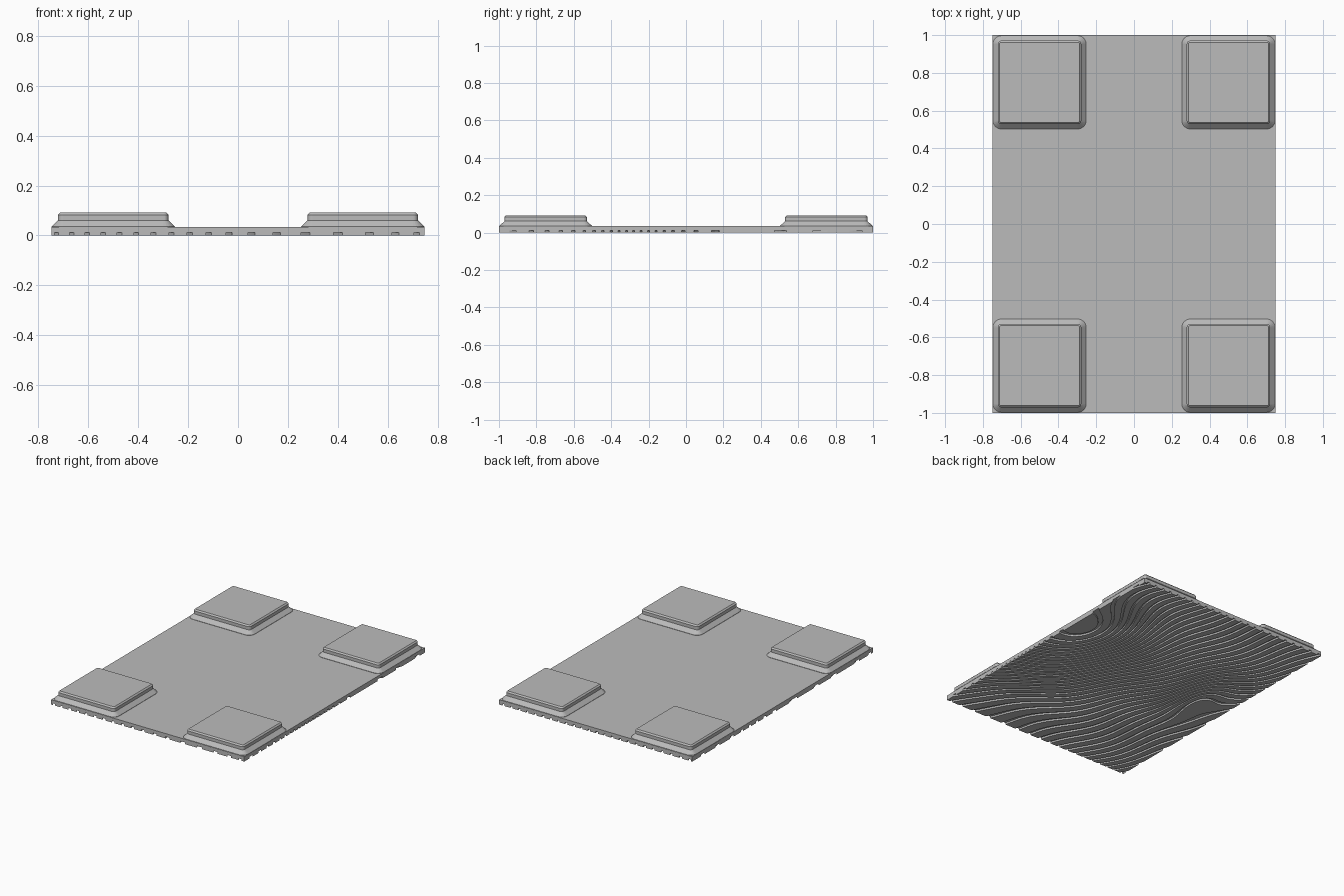
import bpy, bmesh, math

old = bpy.data.objects.get("Cube")
if old:
    bpy.data.objects.remove(old, do_unlink=True)

grey = bpy.data.materials.new("mid_grey")
grey.use_nodes = True
grey.diffuse_color = (0.5, 0.5, 0.5, 1)
grey.node_tree.nodes["Principled BSDF"].inputs["Base Color"].default_value = (0.5, 0.5, 0.5, 1)

HALF_X, HALF_Y = 0.748, 1.0
GROOVE_DEPTH, PLATE_TOP = 0.012, 0.034


def add_object(name, bm):
    mesh = bpy.data.meshes.new(name)
    bm.to_mesh(mesh)
    bm.free()
    mesh.materials.append(grey)
    obj = bpy.data.objects.new(name, mesh)
    bpy.context.scene.collection.objects.link(obj)
    return obj


# Solid plate above the grooves
bm = bmesh.new()
bmesh.ops.create_cube(bm, size=1)
for v in bm.verts:
    v.co.x *= 2 * HALF_X
    v.co.y *= 2 * HALF_Y
    v.co.z = PLATE_TOP if v.co.z > 0 else GROOVE_DEPTH
add_object("plate", bm)


# Rounded-square ring for the stepped feet
def ring(bm, half, radius, z, steps=6):
    verts = []
    for corner in range(4):
        mid = math.radians(45 + 90 * corner)
        cx = math.copysign(half - radius, math.cos(mid))
        cy = math.copysign(half - radius, math.sin(mid))
        for i in range(steps + 1):
            a = math.radians(90 * corner + 90 * i / steps)
            verts.append(bm.verts.new((cx + radius * math.cos(a), cy + radius * math.sin(a), z)))
    return verts


# Four feet: lower chamfer, straight wall, small top chamfer
def foot(name, x, y):
    bm = bmesh.new()
    profile = [(0.247, 0.045, 0.03), (0.247, 0.045, 0.036), (0.221, 0.019, 0.061),
               (0.221, 0.019, 0.083), (0.212, 0.0095, 0.092)]
    rings = [ring(bm, *p) for p in profile]
    count = len(rings[0])
    for low, high in zip(rings, rings[1:]):
        for i in range(count):
            j = (i + 1) % count
            bm.faces.new((low[i], low[j], high[j], high[i]))
    bm.faces.new(rings[-1])
    bm.faces.new(rings[0][::-1])
    obj = add_object(name, bm)
    obj.location = (x, y, 0)


for side, x in (("right", -0.5), ("left", 0.5)):
    for end, y in (("front", -0.75), ("back", 0.75)):
        foot(f"{end}_{side}_foot", x, y)


# Wood grain: level lines of a slanted field with knots
def bump(x, y, cx, cy, sx, sy):
    return math.exp(-((x - cx) / sx) ** 2 / 2 - ((y - cy) / sy) ** 2 / 2)


def grain(co):
    x, y = co.x, co.y
    f = x + 0.4 * y + 0.05 * math.sin(4 * y + 2 * x) + 0.015 * math.sin(9 * y - 5 * x)
    f += 0.42 * bump(x, y, 0.58, 0.2, 0.22, 0.32)
    f -= 0.2 * bump(x, y, -0.5, 0.06, 0.1, 0.2)
    f -= 0.35 * bump(x, y, 0.75, -1, 0.45, 0.45)
    return f


SPACING, HALF_WIDTH = 0.06, 0.0085
bm = bmesh.new()
bmesh.ops.create_grid(bm, x_segments=68, y_segments=90, size=1)
for v in bm.verts:
    v.co.x *= HALF_X
    v.co.y *= HALF_Y
bmesh.ops.triangulate(bm, faces=bm.faces[:])
value = {v: grain(v.co) for v in bm.verts}
first = math.floor(min(value.values()) / SPACING)
last = math.ceil(max(value.values()) / SPACING)

# Cut the sheet along both sides of every groove
for k in range(first, last + 1):
    for offset in (-HALF_WIDTH, HALF_WIDTH):
        level = k * SPACING + offset
        cuts = []
        for e in bm.edges[:]:
            a, b = e.verts
            fa, fb = value[a] - level, value[b] - level
            if fa * fb < 0 and min(abs(fa), abs(fb)) > 1e-7:
                _, v = bmesh.utils.edge_split(e, a, fa / (fa - fb))
                value[v] = level
                cuts.append(v)
        if cuts:
            bmesh.ops.connect_verts(bm, verts=cuts)

# Remove the grooves and thicken the remaining ribs upward
grooves = []
for f in bm.faces:
    mean = sum(value[v] for v in f.verts) / len(f.verts)
    if abs(mean - SPACING * round(mean / SPACING)) < HALF_WIDTH:
        grooves.append(f)
bmesh.ops.delete(bm, geom=grooves, context='FACES')
bmesh.ops.reverse_faces(bm, faces=bm.faces[:])
ribs = add_object("grain_ribs", bm)
solid = ribs.modifiers.new("thickness", 'SOLIDIFY')
solid.thickness = GROOVE_DEPTH
solid.offset = -1
